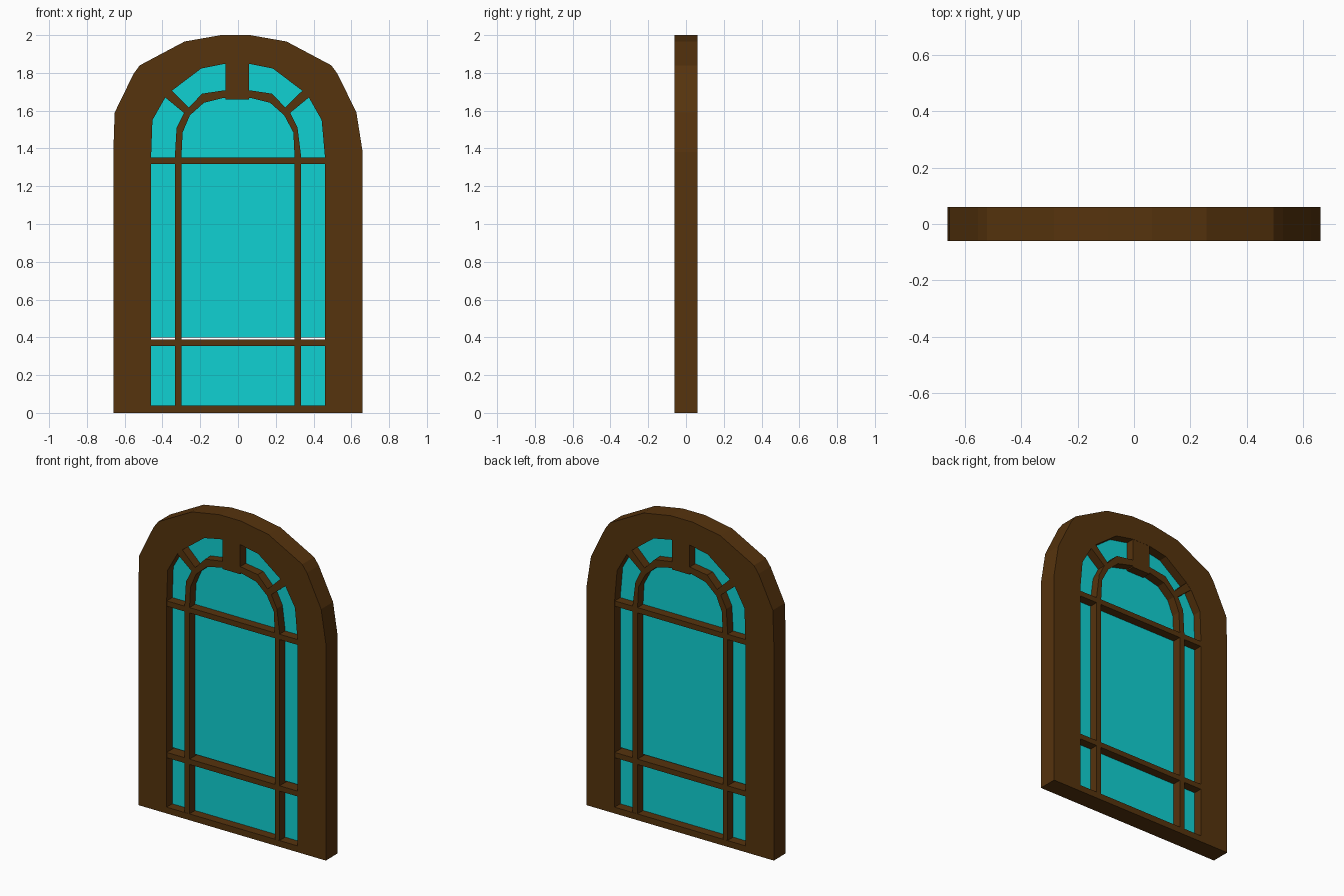
import bpy
from math import radians

if "Cube" in bpy.data.objects:
    bpy.data.objects.remove(bpy.data.objects["Cube"], do_unlink=True)


def material(name, rgb):
    m = bpy.data.materials.new(name)
    m.use_nodes = True
    m.diffuse_color = (*rgb, 1)
    m.node_tree.nodes["Principled BSDF"].inputs["Base Color"].default_value = (*rgb, 1)
    return m


wood = material("brown wood", (0.092, 0.033, 0.004))
glass = material("turquoise glass", (0.005, 0.64, 0.65))
DEPTH = 0.06   # half thickness of the frame
BAR = 0.059    # half thickness of the glazing bars


def plate(name, outlines, half, mat):
    """Upright plate from closed x,z outlines; an inner outline becomes a hole."""
    curve = bpy.data.curves.new(name, "CURVE")
    curve.dimensions, curve.fill_mode, curve.extrude = "2D", "BOTH", half
    for pts in outlines:
        s = curve.splines.new("POLY")
        s.points.add(len(pts) - 1)
        for p, (x, z) in zip(s.points, pts):
            p.co = (x, z, 0, 1)
        s.use_cyclic_u = True
    tmp = bpy.data.objects.new(name + "_outline", curve)
    bpy.context.collection.objects.link(tmp)
    graph = bpy.context.evaluated_depsgraph_get()
    mesh = bpy.data.meshes.new_from_object(tmp.evaluated_get(graph))
    bpy.data.objects.remove(tmp, do_unlink=True)
    mesh.materials.clear()
    mesh.materials.append(mat)
    for f in mesh.polygons:
        f.use_smooth = False
        f.material_index = 0
    obj = bpy.data.objects.new(name, mesh)
    obj.rotation_euler.x = radians(90)
    bpy.context.collection.objects.link(obj)
    return obj


def box(x0, x1, z0, z1):
    return [(x0, z0), (x1, z0), (x1, z1), (x0, z1)]


def arch(base, half, shift=0):
    """Mirror the right half of an arch, starting from its feet at height base."""
    right = [(half[0][0], base)] + [(x + (shift if z > 1.5 else 0), z) for x, z in half]
    left = [(-x + (shift if z > 1.5 else 0), z) for x, z in reversed(half)]
    return right + left + [(-half[0][0], base)]


# Right halves of the arches, from spring line to crown
outer = [(0.66, 1.38), (0.64, 1.59), (0.54, 1.795), (0.507, 1.84), (0.27, 1.966), (0.077, 2.0)]
opening = [(0.46, 1.36), (0.448, 1.55), (0.38, 1.67), (0.346, 1.705), (0.19, 1.823), (0.065, 1.848)]
band_out = [(0.334, 1.36), (0.32, 1.51), (0.28, 1.59), (0.255, 1.617), (0.185, 1.69), (0.065, 1.708)]
band_in = [(0.30, 1.35), (0.293, 1.485), (0.25, 1.575), (0.175, 1.642), (0.07, 1.668)]

# Surround
plate("outer_frame", [arch(0, outer, -0.013), arch(0.04, opening, -0.005)], DEPTH, wood)

# Inner arch band: outer edge out, inner edge back
plate("inner_arch", [arch(1.34, band_out, -0.005) + arch(1.34, band_in, -0.005)[::-1]], BAR, wood)

# Straight glazing bars
for side, s in (("left", 1), ("right", -1)):
    x0, x1 = sorted((s * 0.30, s * 0.334))
    plate(side + "_upright_bar", [box(x0, x1, 0.03, 1.34)], BAR, wood)
    # Diagonal bar between the inner arch and the surround
    spoke = [(0.277, 1.585), (0.39, 1.678), (0.352, 1.712), (0.25, 1.612)]
    plate(side + "_diagonal_bar", [[(s * x - 0.005, z) for x, z in spoke]], BAR, wood)
plate("lower_cross_bar", [box(-0.47, 0.47, 0.354, 0.388)], BAR, wood)
plate("upper_cross_bar", [box(-0.47, 0.47, 1.318, 1.352)], BAR, wood)
plate("crown_post", [box(-0.067, 0.057, 1.66, 1.86)], BAR, wood)

# Glass, with a narrow gap above the lower cross bar
plate("lower_glass", [box(-0.47, 0.47, 0.03, 0.37)], 0.003, glass)
plate("middle_glass", [box(-0.47, 0.47, 0.398, 1.33)], 0.003, glass)
plate("arch_glass", [arch(1.335, [(x * 1.02, z + 0.008) for x, z in opening], -0.005)], 0.003, glass)
